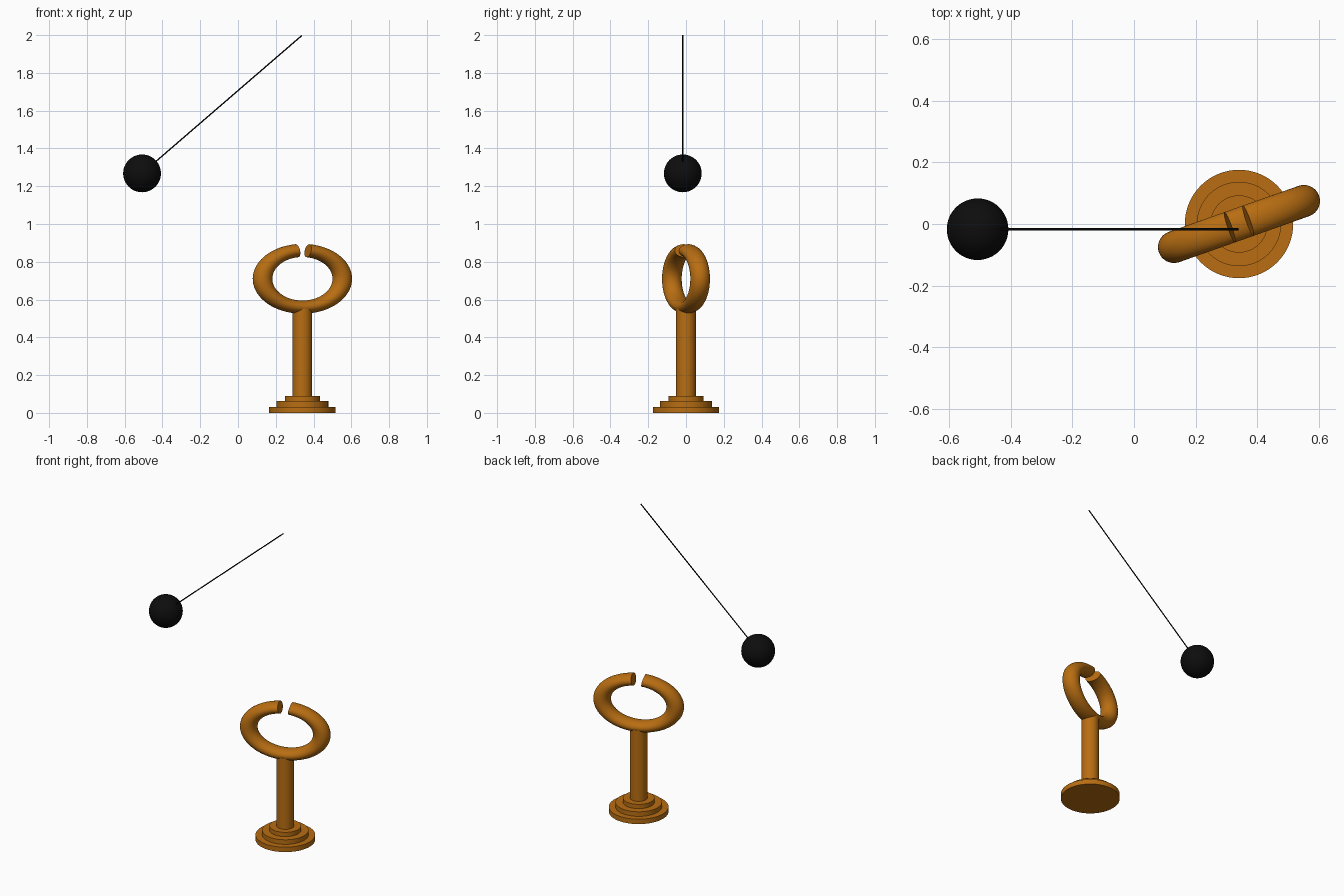
import bpy, bmesh, math
from mathutils import Matrix, Vector

default = bpy.data.objects.get("Cube")
if default:
    bpy.data.objects.remove(default, do_unlink=True)


def material(name, rgb):
    m = bpy.data.materials.new(name)
    m.use_nodes = True
    m.diffuse_color = (*rgb, 1)
    m.node_tree.nodes["Principled BSDF"].inputs["Base Color"].default_value = (*rgb, 1)
    return m


bronze = material("golden bronze", (0.48, 0.155, 0.006))
black = material("black", (0.004, 0.004, 0.004))


def finish(obj, name, mat):
    obj.name = obj.data.name = name
    obj.data.materials.append(mat)
    bpy.ops.object.select_all(action="DESELECT")
    obj.select_set(True)
    bpy.context.view_layer.objects.active = obj
    bpy.ops.object.shade_smooth_by_angle(angle=math.radians(35))


def rod(name, start, end, radius, mat, sides=48):
    start, end = Vector(start), Vector(end)
    axis = end - start
    bpy.ops.mesh.primitive_cylinder_add(
        vertices=sides, radius=radius, depth=axis.length, location=(start + end) / 2,
        rotation=axis.to_track_quat("Z", "Y").to_euler())
    finish(bpy.context.object, name, mat)


STAND_X = 0.341

# Stepped round base and post
z = 0
for name, radius, top in (("base_bottom_step", 0.176, 0.032),
                          ("base_middle_step", 0.137, 0.062),
                          ("base_top_step", 0.093, 0.09)):
    rod(name, (STAND_X, 0, z), (STAND_X, 0, top), radius, bronze, 64)
    z = top
rod("post", (STAND_X, 0, z), (STAND_X, 0, 0.552), 0.052, bronze)

# Open ring: a round section spun around, leaving a gap at the top, then flattened
major, minor, gap = 0.224, 0.052, math.radians(8)
bm = bmesh.new()
section = Matrix.Rotation(gap, 4, "Y") @ Matrix.Translation((0, 0, major)) @ Matrix.Rotation(math.pi / 2, 4, "Y")
bmesh.ops.create_circle(bm, segments=32, radius=minor, matrix=section)
bmesh.ops.spin(bm, geom=bm.verts[:] + bm.edges[:], cent=(0, 0, 0), axis=(0, 1, 0),
               angle=2 * math.pi - 2 * gap, steps=72)
bmesh.ops.holes_fill(bm, edges=[e for e in bm.edges if e.is_boundary], sides=0)
bmesh.ops.scale(bm, vec=(1, 1, 0.67), verts=bm.verts)
bmesh.ops.recalc_face_normals(bm, faces=bm.faces)
mesh = bpy.data.meshes.new("open_ring")
bm.to_mesh(mesh)
bm.free()
ring = bpy.data.objects.new("open_ring", mesh)
bpy.context.collection.objects.link(ring)
ring.location = (STAND_X, 0, 0.71)
ring.rotation_euler.z = math.radians(19.5)
finish(ring, "open_ring", bronze)

# Hanging ball swung to one side on its thin cord
ball_centre = (-0.508, -0.017, 1.268)
bpy.ops.mesh.primitive_uv_sphere_add(segments=48, ring_count=24, radius=0.1, location=ball_centre)
finish(bpy.context.object, "pendulum_ball", black)
rod("pendulum_cord", ball_centre, (0.338, -0.017, 1.998), 0.0036, black, 12)
